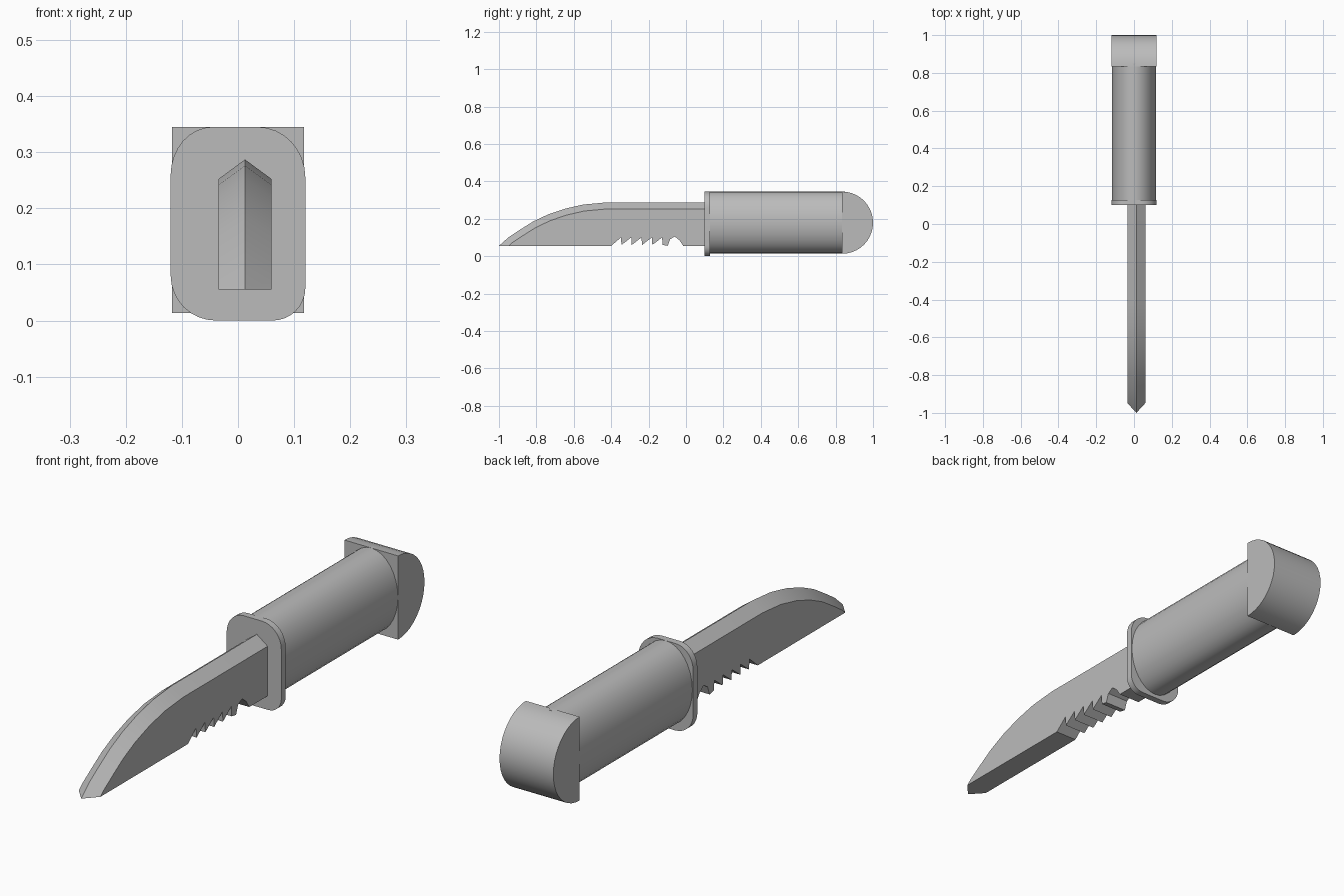
import bpy, bmesh, math

cube = bpy.data.objects.get("Cube")
if cube:
    bpy.data.objects.remove(cube, do_unlink=True)

# One plain grey for the whole knife
grey = bpy.data.materials.new("plain_grey")
grey.use_nodes = True
grey.diffuse_color = (0.5, 0.5, 0.5, 1)
grey.node_tree.nodes["Principled BSDF"].inputs["Base Color"].default_value = (0.5, 0.5, 0.5, 1)


def finish(name, bm):
    """Turn a bmesh into a shaded object."""
    bmesh.ops.recalc_face_normals(bm, faces=bm.faces)
    mesh = bpy.data.meshes.new(name)
    bm.to_mesh(mesh)
    bm.free()
    mesh.materials.append(grey)
    obj = bpy.data.objects.new(name, mesh)
    bpy.context.collection.objects.link(obj)
    bpy.ops.object.select_all(action="DESELECT")
    obj.select_set(True)
    bpy.context.view_layer.objects.active = obj
    bpy.ops.object.shade_smooth_by_angle(angle=math.radians(30))
    return obj


def prism(name, outline, offset):
    """Extrude a closed outline of 3D points along an offset."""
    bm = bmesh.new()
    face = bm.faces.new([bm.verts.new(p) for p in outline])
    top = bmesh.ops.extrude_face_region(bm, geom=[face])["geom"]
    bmesh.ops.translate(bm, vec=offset, verts=[v for v in top if isinstance(v, bmesh.types.BMVert)])
    return finish(name, bm)


def arc(cx, cy, rx, ry, start, end, steps):
    """Points along an elliptical arc, angles in degrees."""
    angles = [math.radians(start + (end - start) * i / steps) for i in range(steps + 1)]
    return [(cx + rx * math.cos(a), cy + ry * math.sin(a)) for a in angles]


# Blade: flat sides, spine bevelled to a central ridge that runs to the tip
MID, HALF, EDGE, BEVEL = 0.0125, 0.0475, 0.055, 0.035
ridge = [(-1, EDGE), (-0.95, 0.1), (-0.89, 0.14), (-0.82, 0.184), (-0.74, 0.222),
         (-0.65, 0.253), (-0.55, 0.276), (-0.43, 0.287), (0.105, 0.287)]
shoulder = [(-0.948, EDGE)]
for before, here, after in zip(ridge, ridge[1:], ridge[2:]):
    dy, dz = after[0] - before[0], after[1] - before[1]
    length = math.hypot(dy, dz)
    shoulder.append((here[0] + BEVEL * dz / length, here[1] - BEVEL * dy / length))
shoulder.append((0.105, 0.287 - BEVEL))

# Cutting edge: saw teeth, then the finger notch by the guard
lower = [(-0.4, EDGE)]
for i in range(5):
    y = -0.4 + 0.055 * (i + 1)
    lower += [(y - 0.003, 0.1), (y, EDGE + 0.005)]
lower += [(-0.098, EDGE), (-0.085, 0.09), (-0.06, 0.105), (-0.035, 0.085),
          (-0.015, EDGE), (0.105, EDGE)]

bm = bmesh.new()
ridge_v = [bm.verts.new((MID, y, z)) for y, z in ridge]
tops, bottoms = [], []
for side in (-1, 1):
    x = MID + side * HALF
    tops.append([bm.verts.new((x, y, z)) for y, z in shoulder])
    bottoms.append([bm.verts.new((x, y, z)) for y, z in lower])
    bm.faces.new(tops[-1] + bottoms[-1][::-1])
    for i in range(len(ridge) - 1):
        bm.faces.new((ridge_v[i], ridge_v[i + 1], tops[-1][i + 1], tops[-1][i]))
under = [[t[0]] + b for t, b in zip(tops, bottoms)]
for i in range(len(lower)):
    bm.faces.new((under[0][i], under[0][i + 1], under[1][i + 1], under[1][i]))
bm.faces.new((ridge_v[0], tops[0][0], tops[1][0]))
bm.faces.new((ridge_v[-1], tops[0][-1], bottoms[0][-1], bottoms[1][-1], tops[1][-1]))
finish("blade", bm)

# Guard: thin plate with rounded corners
corners = (arc(0.035, 0.255, 0.085, 0.09, 0, 90, 8) + arc(-0.045, 0.26, 0.075, 0.085, 90, 180, 8)
           + arc(-0.04, 0.08, 0.08, 0.08, 180, 270, 8) + arc(0.062, 0.058, 0.058, 0.058, 270, 360, 8))
prism("guard", [(x, 0.1, z) for x, z in corners], (0, 0.027, 0))

# Handle: oval grip
oval = arc(0, 0.18, 0.117, 0.165, 0, 360, 32)[:-1]
prism("handle", [(x, 0.12, z) for x, z in oval], (0, 0.73, 0))

# Pommel: half cylinder lying across the handle end
half_round = arc(0.835, 0.179, 0.165, 0.166, -90, 90, 20)
prism("pommel", [(-0.118, y, z) for y, z in half_round], (0.236, 0, 0))
